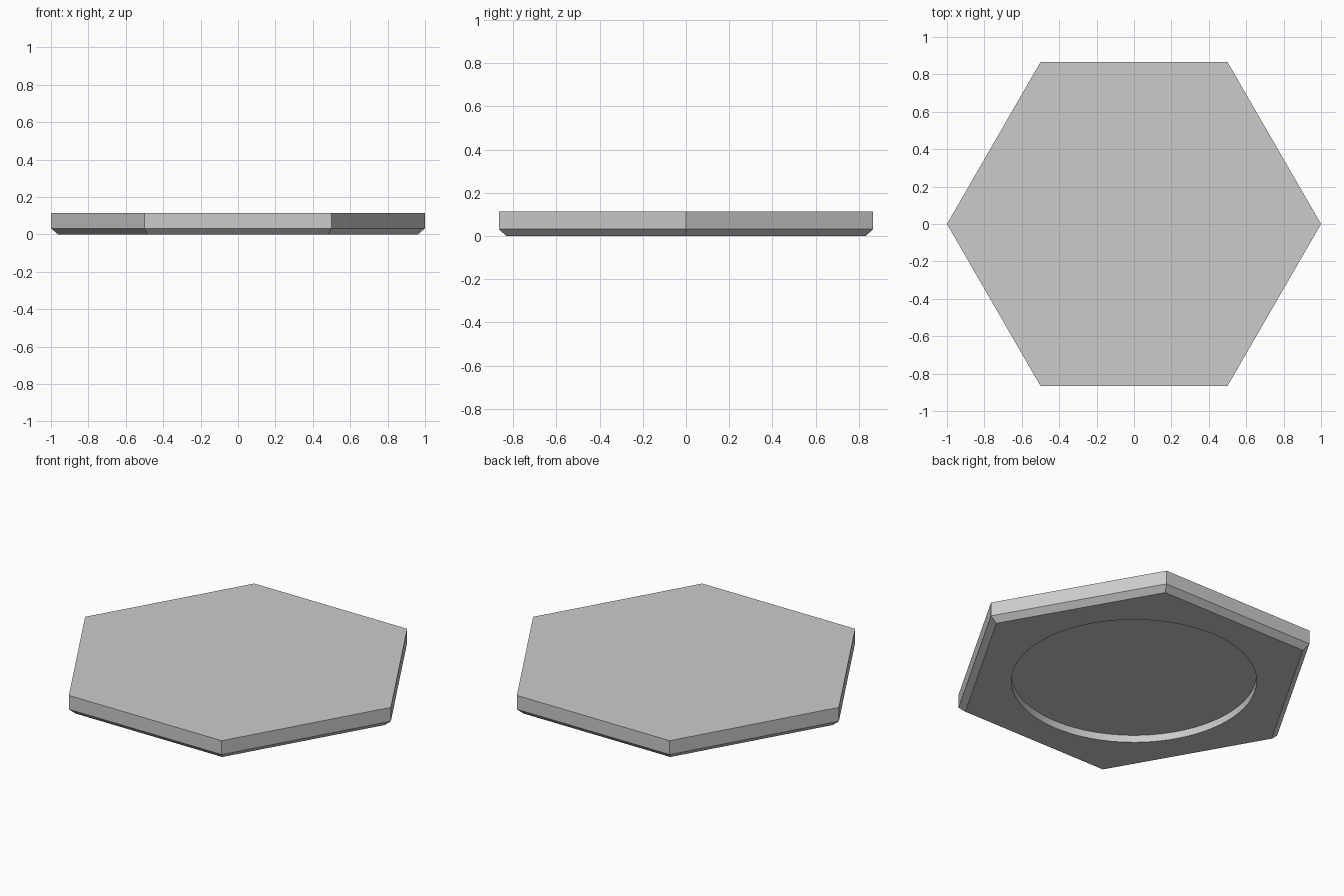
import bpy, bmesh
from math import cos, sin, pi, radians

old = bpy.data.objects.get("Cube")
if old:
    bpy.data.objects.remove(old, do_unlink=True)

# One plain grey for the whole tile
grey = bpy.data.materials.new("plain grey")
grey.use_nodes = True
colour = (0.6, 0.6, 0.6, 1)
grey.diffuse_color = colour
grey.node_tree.nodes["Principled BSDF"].inputs["Base Color"].default_value = colour


def stacked_prism(name, sides, rings):
    """Closed solid through (radius, height) rings, listed bottom to top."""
    bm = bmesh.new()
    loops = [[bm.verts.new((r * cos(2 * pi * i / sides), r * sin(2 * pi * i / sides), z))
              for i in range(sides)] for r, z in rings]
    for low, high in zip(loops, loops[1:]):
        for i in range(sides):
            j = (i + 1) % sides
            bm.faces.new((low[i], low[j], high[j], high[i]))
    bm.faces.new(loops[0][::-1])
    bm.faces.new(loops[-1])
    mesh = bpy.data.meshes.new(name)
    bm.to_mesh(mesh)
    bm.free()
    mesh.materials.append(grey)
    obj = bpy.data.objects.new(name, mesh)
    bpy.context.collection.objects.link(obj)
    return obj


# Hexagonal tile with a chamfered lower edge
tile = stacked_prism("hexagonal_tile", 6, [(0.962, 0), (1, 0.032), (1, 0.114)])

# Round recess in the underside
cutter = stacked_prism("recess_cutter", 96, [(0.657, -0.05), (0.657, 0.043)])
cutter.hide_render = True
recess = tile.modifiers.new("round recess", 'BOOLEAN')
recess.operation = 'DIFFERENCE'
recess.solver = 'EXACT'
recess.object = cutter

# Bake the cut and drop the helper
bpy.ops.object.select_all(action='DESELECT')
bpy.context.view_layer.objects.active = tile
tile.select_set(True)
bpy.ops.object.modifier_apply(modifier=recess.name)
bpy.data.objects.remove(cutter, do_unlink=True)

# Smooth the recess wall, keep the hexagon edges sharp
bpy.ops.object.shade_smooth_by_angle(angle=radians(30))
